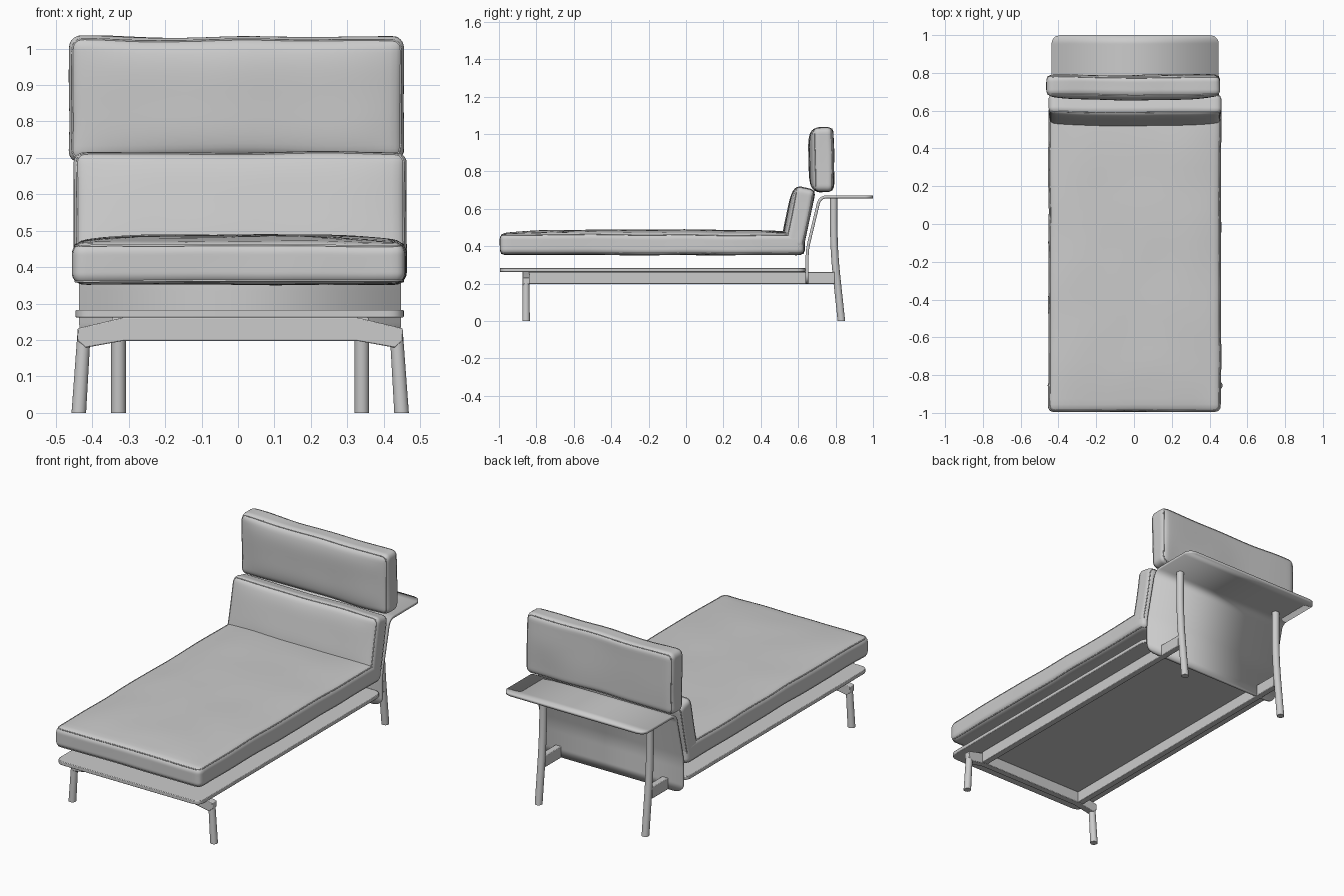
import bpy, bmesh, math
from mathutils import Vector, Matrix, noise

if "Cube" in bpy.data.objects:
    bpy.data.objects.remove(bpy.data.objects["Cube"])

GREY = (0.6, 0.6, 0.6, 1)
grey = bpy.data.materials.new("plain grey")
grey.use_nodes = True
grey.diffuse_color = GREY
grey.node_tree.nodes["Principled BSDF"].inputs["Base Color"].default_value = GREY

MID = 0.006  # centre line of the frame


def finish(name, bm, bevel=0, angle=35):
    bmesh.ops.recalc_face_normals(bm, faces=bm.faces)
    mesh = bpy.data.meshes.new(name)
    bm.to_mesh(mesh)
    bm.free()
    obj = bpy.data.objects.new(name, mesh)
    bpy.context.collection.objects.link(obj)
    mesh.materials.append(grey)
    bpy.ops.object.select_all(action='DESELECT')
    obj.select_set(True)
    bpy.context.view_layer.objects.active = obj
    bpy.ops.object.shade_smooth_by_angle(angle=math.radians(angle))
    if bevel:
        mod = obj.modifiers.new("edge", 'BEVEL')
        mod.width, mod.segments = bevel, 2
    return obj


def fillet(points, radius, closed=False, steps=8):
    """Round the corners of a flat path."""
    pts = [Vector(p) for p in points]
    out = []
    for i, p in enumerate(pts):
        if not closed and i in (0, len(pts) - 1):
            out.append(p)
            continue
        a = p + (pts[i - 1] - p).normalized() * radius
        b = p + (pts[(i + 1) % len(pts)] - p).normalized() * radius
        for k in range(steps + 1):
            t = k / steps
            out.append(a * (1 - t) ** 2 + p * (2 * t * (1 - t)) + b * t * t)
    return out


def rectangle(x0, x1, y0, y1):
    return [(x0, y0), (x1, y0), (x1, y1), (x0, y1)]


def prism(name, points, depth, bevel=0.003):
    bm = bmesh.new()
    face = bm.faces.new([bm.verts.new(p) for p in points])
    ext = bmesh.ops.extrude_face_region(bm, geom=[face])["geom"]
    bmesh.ops.translate(bm, vec=depth, verts=[g for g in ext if isinstance(g, bmesh.types.BMVert)])
    return finish(name, bm, bevel)


def leg(name, rows, sides=20):
    """Round leg from level rings given as (centre, radius)."""
    bm = bmesh.new()
    rings = []
    for c, r in rows:
        rings.append([bm.verts.new((c[0] + r * math.cos(a), c[1] + r * math.sin(a), c[2]))
                      for a in (math.tau * k / sides for k in range(sides))])
    for low, high in zip(rings, rings[1:]):
        for k in range(sides):
            n = (k + 1) % sides
            bm.faces.new((low[k], low[n], high[n], high[k]))
    bm.faces.new(rings[0])
    bm.faces.new(rings[-1])
    return finish(name, bm)


def cushion(name, size, radius, bulge, centre, tilt, wave=0.005, seed=0):
    """Soft rounded slab, domed on its local +z face, with piping on both rims."""
    half = Vector(size) / 2
    place = Matrix.Translation(centre) @ Matrix.Rotation(math.radians(tilt), 4, 'X')

    def soften(p):
        u, v, w = (max(-1, min(1, p[i] / half[i])) for i in range(3))
        q = Vector(p)
        q.z += bulge * (1 - u ** 4) * (1 - v ** 4) * (w + 1) / 2
        q += noise.noise_vector(Vector(p) * 4 + Vector((seed, seed, 0))) * wave
        return place @ q

    bm = bmesh.new()
    bmesh.ops.create_cube(bm, size=2)
    bmesh.ops.subdivide_edges(bm, edges=bm.edges[:], cuts=29, use_grid_fill=True)
    for vert in bm.verts:
        p = Vector([math.sin(c * math.pi / 2) * h for c, h in zip(vert.co, half)])
        core = Vector([max(radius - h, min(h - radius, c)) for c, h in zip(p, half)])
        vert.co = soften(core + (p - core).normalized() * radius)
    finish(name, bm, angle=60)

    inset = radius * 0.29
    x, y, z = half.x - inset, half.y - inset, half.z - inset
    corners = fillet(rectangle(-x, x, -y, y), radius, True)
    loop = []
    for i, a in enumerate(corners):
        b = corners[(i + 1) % len(corners)]
        n = max(1, int((b - a).length / 0.05))
        loop += [a.lerp(b, k / n) for k in range(n)]
    for side, label in ((1, "front"), (-1, "back")):
        bm = bmesh.new()
        path = [soften((p.x, p.y, side * z)) for p in loop]
        up = place.to_3x3() @ Vector((0, 0, 1))
        rings = []
        for i, p in enumerate(path):
            out = (path[(i + 1) % len(path)] - path[i - 1]).normalized().cross(up)
            rings.append([bm.verts.new(p + (out * math.cos(a) + up * math.sin(a)) * 0.003)
                          for a in (math.tau * k / 6 for k in range(6))])
        for i, ring in enumerate(rings):
            nxt = rings[(i + 1) % len(rings)]
            for k in range(6):
                n = (k + 1) % 6
                bm.faces.new((ring[k], ring[n], nxt[n], nxt[k]))
        finish(f"{name}_{label}_piping", bm, angle=80)


# Cushions
cushion("mattress", (0.915, 1.63, 0.115), 0.032, 0.02, (0.004, -0.18, 0.411), 0)
cushion("lower_back_cushion", (0.915, 0.325, 0.105), 0.03, 0.02, (0.006, 0.608, 0.552), 78, 0.005, 3)
cushion("upper_back_cushion", (0.918, 0.34, 0.108), 0.032, 0.025, (-0.005, 0.735, 0.863), 90, 0.008, 7)

# Platform board
board = fillet(rectangle(MID - 0.452, MID + 0.449, -0.995, 0.638), 0.05, True)
prism("platform", [(p.x, p.y, 0.262) for p in board], (0, 0, 0.021))

# Bent sheet: back panel flowing into the rear shelf
bends = fillet([(0.648, 0.2), (0.648, 0.38), (0.716, 0.664), (1.0, 0.664)], 0.04)
sheet, R, W = [], 0.045, 0.442
for a, b in zip(bends, bends[1:]):
    n = max(1, int((b - a).length / 0.006))
    sheet += [a.lerp(b, k / n) for k in range(n)]
sheet.append(bends[-1])
lengths = [0]
for a, b in zip(sheet, sheet[1:]):
    lengths.append(lengths[-1] + (b - a).length)
bm = bmesh.new()
rows = []
for p, s in zip(sheet, lengths):
    d = min(s, lengths[-1] - s, R)
    w = W - R + math.sqrt(max(0, R * R - (R - d) ** 2))
    rows.append([bm.verts.new((MID + sx * w, p.x, p.y)) for sx in (-1, 1)])
for a, b in zip(rows, rows[1:]):
    bm.faces.new((a[0], a[1], b[1], b[0]))
panel = finish("back_panel_and_shelf", bm)
solid = panel.modifiers.new("thickness", 'SOLIDIFY')
solid.thickness, solid.offset = 0.016, 0

# Front cross beam with arms sloping down to the legs
half_beam = [(0.32, 0.198), (0.425, 0.179), (0.447, 0.2), (0.446, 0.232), (0.32, 0.262)]
beam = half_beam + [(-x, z) for x, z in reversed(half_beam)]
prism("front_beam", [(MID + x, -0.874, z) for x, z in beam], (0, 0.038, 0))

# Side rails and legs
for side, label in ((1, "left"), (-1, "right")):
    x = MID + side * 0.334
    rail = rectangle(x - 0.018, x + 0.018, 0.198, 0.262)
    prism(f"{label}_rail", [(p, -0.84, z) for p, z in rail], (0, 1.635, 0))
    leg(f"{label}_front_leg", [((MID + side * 0.443, -0.855, 0), 0.02),
                               ((MID + side * 0.428, -0.855, 0.23), 0.018)])
    spine = fillet([(0.831, 0), (0.79, 0.38), (0.79, 0.658)], 0.15)
    leg(f"{label}_back_leg", [((x, p.x, p.y), 0.02) for p in spine])
